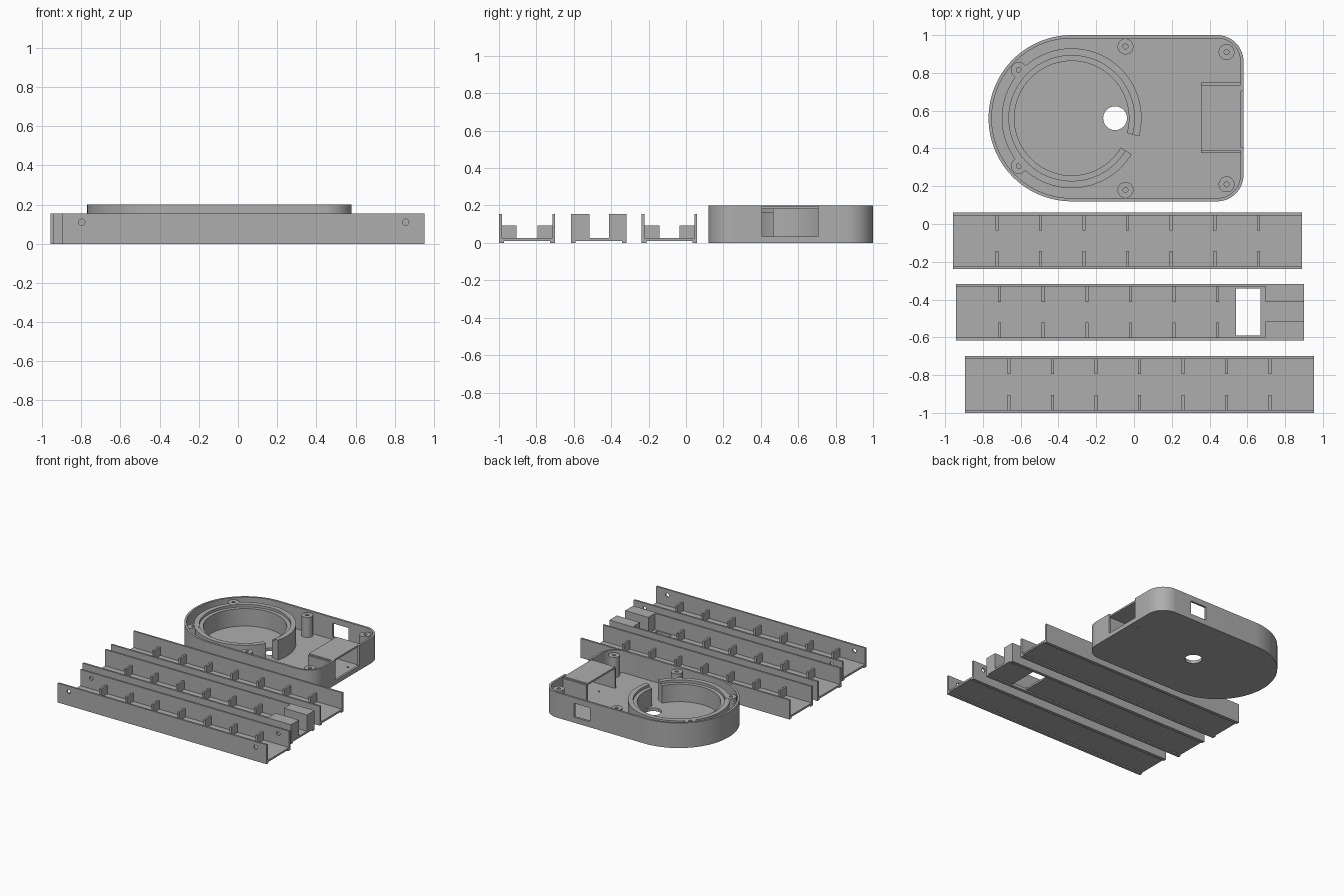
import bpy, bmesh, math

if "Cube" in bpy.data.objects:
    bpy.data.objects.remove(bpy.data.objects["Cube"])

mat = bpy.data.materials.new("grey plastic")
mat.diffuse_color = (0.42, 0.42, 0.42, 1)
mat.use_nodes = True
mat.node_tree.nodes["Principled BSDF"].inputs["Base Color"].default_value = mat.diffuse_color


def finish(bm, name):
    bmesh.ops.recalc_face_normals(bm, faces=bm.faces[:])
    me = bpy.data.meshes.new(name)
    bm.to_mesh(me)
    bm.free()
    me.materials.append(mat)
    ob = bpy.data.objects.new(name, me)
    bpy.context.collection.objects.link(ob)
    return ob


def prism(name, pts, z0, z1):
    """Extrude a flat outline from z0 to z1."""
    bm = bmesh.new()
    f = bm.faces.new([bm.verts.new((x, y, z0)) for x, y in pts])
    r = bmesh.ops.extrude_face_region(bm, geom=[f])
    for v in r["geom"]:
        if isinstance(v, bmesh.types.BMVert):
            v.co.z = z1
    return finish(bm, name)


def box(name, x0, x1, y0, y1, z0, z1):
    return prism(name, [(x0, y0), (x1, y0), (x1, y1), (x0, y1)], z0, z1)


def arc(cx, cy, r, a0, a1, n):
    return [(cx + r * math.cos(math.radians(a0 + (a1 - a0) * i / n)),
             cy + r * math.sin(math.radians(a0 + (a1 - a0) * i / n)))
            for i in range(n + 1)]


def disc(name, x, y, r, z0, z1, n=32):
    return prism(name, arc(x, y, r, 0, 360, n)[:-1], z0, z1)


def cut(ob, cutters):
    """Subtract each cutter, then discard the cutters."""
    for c in cutters:
        m = ob.modifiers.new("cut", "BOOLEAN")
        m.operation, m.solver, m.object = "DIFFERENCE", "EXACT", c
    dg = bpy.context.evaluated_depsgraph_get()
    dg.update()
    me = bpy.data.meshes.new_from_object(ob.evaluated_get(dg))
    ob.modifiers.clear()
    ob.data = me
    for c in cutters:
        bpy.data.objects.remove(c)


def smooth(ob):
    bpy.ops.object.select_all(action="DESELECT")
    ob.select_set(True)
    bpy.context.view_layer.objects.active = ob
    bpy.ops.object.shade_smooth_by_angle(angle=math.radians(30))


def sweep(name, section, cx, cy, a0, a1, n):
    """Revolve an (r, z) section around a vertical axis through an angle."""
    bm = bmesh.new()
    full = abs(a1 - a0) >= 360
    rows = []
    for i in range(n if full else n + 1):
        a = math.radians(a0 + (a1 - a0) * i / n)
        rows.append([bm.verts.new((cx + r * math.cos(a), cy + r * math.sin(a), z))
                     for r, z in section])
    k = len(section)
    for i in range(n):
        p, q = rows[i], rows[(i + 1) % len(rows)]
        for j in range(k):
            bm.faces.new([p[j], p[(j + 1) % k], q[(j + 1) % k], q[j]])
    if not full:
        bm.faces.new(rows[0])
        bm.faces.new(rows[-1])
    return finish(bm, name)


# ---- Case: half-round tray with rounded corners at the right ----
CX, CY = -0.33, 0.56
FLOOR = 0.025


def case_outline(inset):
    r = 0.44 - inset
    c = 0.14 - inset
    return (arc(CX, CY, r, 90, 270, 64)
            + arc(0.44, 0.26, c, -90, 0, 16)
            + arc(0.44, 0.86, c, 0, 90, 16))


case = prism("case_shell", case_outline(0), 0, 0.2)
cut(case, [
    prism("inner_cutter", case_outline(0.017), FLOOR, 0.3),
    disc("cable_hole_cutter", -0.10, 0.56, 0.063, -0.1, 0.1, 48),
    box("end_opening_cutter", 0.54, 0.7, 0.405, 0.705, 0.035, 0.3),
    box("side_window_cutter", 0.15, 0.29, 0.95, 1.1, 0.045, 0.155),
    disc("screw_hole_cutter", 0.51, 0.66, 0.008, -0.1, 0.1, 16),
    disc("screw_hole_cutter", 0.42, 0.50, 0.008, -0.1, 0.1, 16),
])
smooth(case)

# Stepped circular wall with a gap
ring = sweep("ring_wall", [(0.303, 0.02), (0.37, 0.02), (0.37, 0.185),
                           (0.332, 0.185), (0.332, 0.165), (0.303, 0.165)],
             CX, CY, -15, 329, 96)
smooth(ring)

# Screw posts with blind holes
for x, y in ((-0.045, 0.94), (-0.045, 0.18), (0.49, 0.91),
             (0.49, 0.21), (-0.61, 0.815), (-0.61, 0.307)):
    post = sweep("screw_post", [(0.042, 0.02), (0.042, 0.186), (0.013, 0.186),
                                (0.013, 0.022)], x, y, 0, 360, 32)
    smooth(post)

# Covered housing behind the end opening
box("housing_wall", 0.355, 0.566, 0.375, 0.393, 0.02, 0.186)
box("housing_wall", 0.355, 0.566, 0.732, 0.75, 0.02, 0.186)
box("housing_roof", 0.355, 0.566, 0.388, 0.737, 0.182, 0.196)


# ---- Channel rails ----
def rail(name, x0, x1, y0, y1, ribs, end_blocks=False):
    h, t = 0.155, 0.015
    # channel section with a shallow recess underneath
    sec = [(y0, 0), (y0 + .026, 0), (y0 + .026, .01), (y1 - .026, .01),
           (y1 - .026, 0), (y1, 0), (y1, h), (y1 - t, h), (y1 - t, .025),
           (y0 + t, .025), (y0 + t, h), (y0, h)]
    bm = bmesh.new()
    f = bm.faces.new([bm.verts.new((x0, y, z)) for y, z in sec])
    r = bmesh.ops.extrude_face_region(bm, geom=[f])
    for v in r["geom"]:
        if isinstance(v, bmesh.types.BMVert):
            v.co.x = x1
    ob = finish(bm, name)
    # pin holes through both side walls
    cutters = []
    for hx in [x0 + 0.097] + ([] if end_blocks else [x1 - 0.097]):
        bm = bmesh.new()
        bmesh.ops.create_cone(bm, cap_ends=True, segments=24, radius1=0.016,
                              radius2=0.016, depth=0.6)
        for v in bm.verts:
            v.co = (hx + v.co.x, (y0 + y1) / 2 + v.co.z, 0.11 + v.co.y)
        cutters.append(finish(bm, "pin_hole_cutter"))
    if end_blocks:
        cutters.append(box("slot_cutter", .54, .67, y0 + .025, y1 - .025, -.1, .1))
    cut(ob, cutters)
    smooth(ob)
    # short ribs along both walls
    for i in range(ribs):
        x = x0 + 0.232 + 0.2305 * i
        box(name + "_rib", x - .008, x + .008, y0 + .01, y0 + .095, .02, .092)
        box(name + "_rib", x - .008, x + .008, y1 - .095, y1 - .01, .02, .092)
    # solid connector blocks at the right end
    if end_blocks:
        box(name + "_block", .695, x1, y0 + .001, y0 + .1, .015, h)
        box(name + "_block", .695, x1, y1 - .095, y1 - .001, .015, h)


rail("back_rail", -0.957, 0.89, -0.237, 0.06, 7)
rail("middle_rail", -0.943, 0.90, -0.616, -0.317, 6, True)
rail("front_rail", -0.895, 0.953, -1.0, -0.70, 7)
